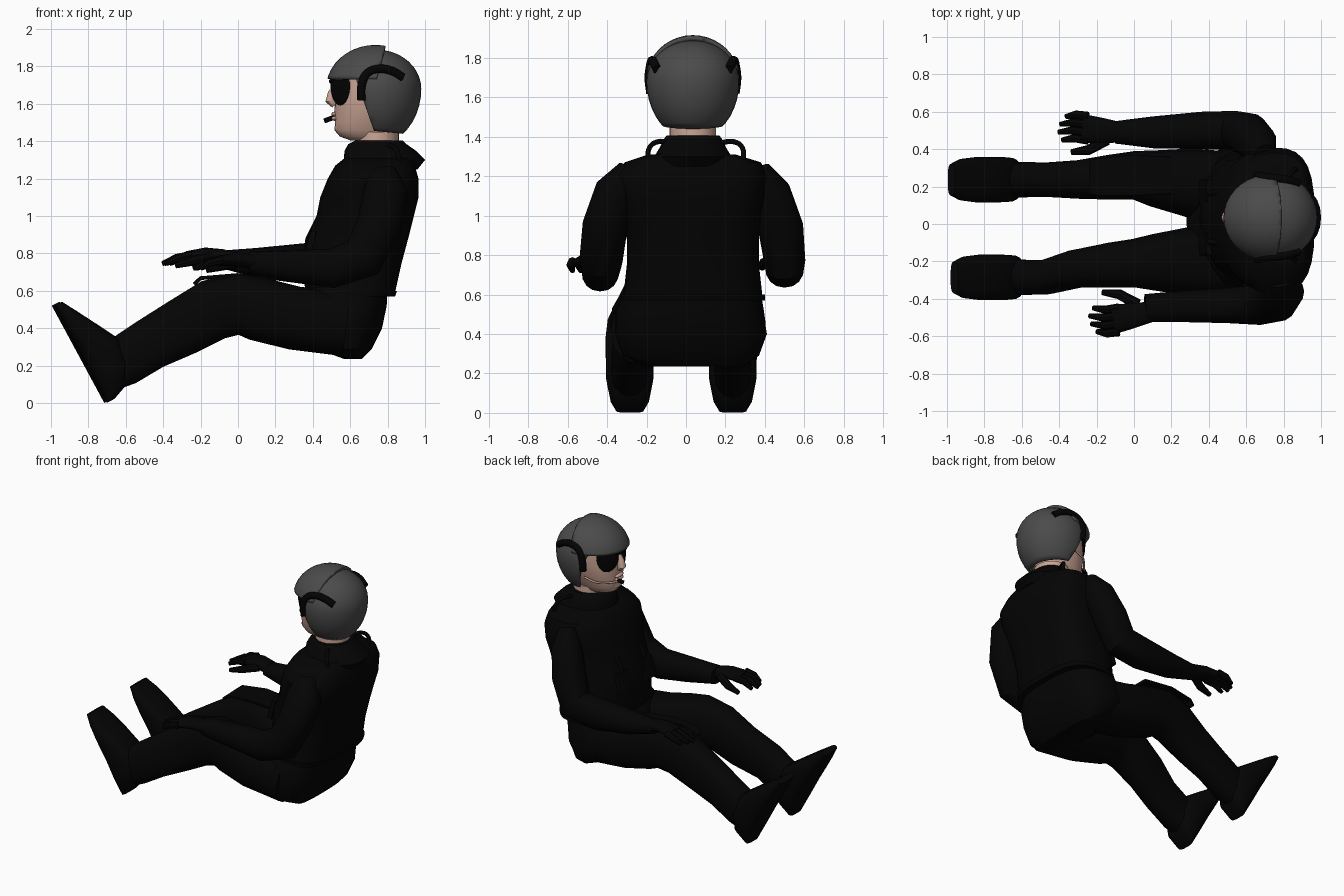
import bpy
import bmesh
from math import cos, sin, pi, radians, sqrt
from mathutils import Vector, Matrix

default_cube = bpy.data.objects.get("Cube")
if default_cube:
    bpy.data.objects.remove(default_cube, do_unlink=True)

MID = .035  # sideways centre of the head


def material(name, red, green, blue, roughness=.8):
    mat = bpy.data.materials.new(name)
    mat.use_nodes = True
    colour = (red, green, blue, 1)
    mat.diffuse_color = colour
    shader = mat.node_tree.nodes["Principled BSDF"]
    shader.inputs["Base Color"].default_value = colour
    shader.inputs["Roughness"].default_value = roughness
    return mat


SUIT = material("suit black", .0012, .0012, .0012)
TRIM = material("trim black", .001, .001, .001)
GREY = material("helmet grey", .07, .07, .07)
SKIN = material("skin", .6, .38, .3)


def finish(name, bm, mat, angle=40):
    bmesh.ops.recalc_face_normals(bm, faces=bm.faces)
    mesh = bpy.data.meshes.new(name)
    bm.to_mesh(mesh)
    bm.free()
    mesh.materials.append(mat)
    for poly in mesh.polygons:
        poly.use_smooth = True
    mesh.set_sharp_from_angle(angle=radians(angle))
    obj = bpy.data.objects.new(name, mesh)
    bpy.context.collection.objects.link(obj)
    return obj


def skin_rings(name, rings, mat, power, sides=20, front=None):
    """Bridge rings given as (centre, first half axis, second half axis)."""
    bm = bmesh.new()
    loops = []
    for centre, u, v in rings:
        loop = []
        for k in range(sides):
            c, s = cos(2 * pi * k / sides), sin(2 * pi * k / sides)
            p = front if front and c < 0 else power
            c = abs(c) ** (2 / p) * (1 if c > 0 else -1)
            s = abs(s) ** (2 / p) * (1 if s > 0 else -1)
            loop.append(bm.verts.new(centre + u * c + v * s))
        loops.append(loop)
    for low, high in zip(loops, loops[1:]):
        for k in range(sides):
            n = (k + 1) % sides
            bm.faces.new((low[k], low[n], high[n], high[k]))
    bm.faces.new(loops[0])
    bm.faces.new(loops[-1])
    return finish(name, bm, mat)


def stack(name, rows, mat, power=2.5, front=None):
    """Upright form from rows of (z, front x, back x, right y, left y)."""
    rings = [(Vector(((f + b) / 2, (r + l) / 2, z)),
              Vector(((b - f) / 2, 0, 0)), Vector((0, (l - r) / 2, 0)))
             for z, f, b, r, l in rows]
    return skin_rings(name, rings, mat, power, 28, front)


def limb(name, rows, mat, power=2.2, sides=16):
    """Form along a path from rows of (x, y, z, half width, half depth)."""
    points = [Vector(row[:3]) for row in rows]
    rings = []
    for i, row in enumerate(rows):
        ahead = points[min(i + 1, len(rows) - 1)]
        tangent = (ahead - points[max(i - 1, 0)]).normalized()
        side = Vector((0, 1, 0))
        side = (side - tangent * side.dot(tangent)).normalized()
        rings.append((points[i], side * row[3], tangent.cross(side) * row[4]))
    return skin_rings(name, rings, mat, power, sides)


def tube(name, points, radius, mat):
    data = bpy.data.curves.new(name, "CURVE")
    data.dimensions = "3D"
    data.bevel_depth = radius
    data.bevel_resolution = 2
    data.resolution_u = 5
    data.use_fill_caps = True
    spline = data.splines.new("BEZIER")
    spline.bezier_points.add(len(points) - 1)
    for knot, point in zip(spline.bezier_points, points):
        knot.co = point
        knot.handle_left_type = knot.handle_right_type = "AUTO"
    data.materials.append(mat)
    obj = bpy.data.objects.new(name, data)
    bpy.context.collection.objects.link(obj)


def ellipsoid(name, centre, radii, mat, turn=0, lower=1, cuts=(), wall=0):
    """Ellipsoid with a stretched lower half; cuts keep the side they face."""
    bm = bmesh.new()
    bmesh.ops.create_uvsphere(bm, u_segments=36, v_segments=20, radius=1)
    for vert in bm.verts:
        if vert.co.z < 0:
            vert.co.z *= lower
    place = (Matrix.Translation(centre) @ Matrix.Rotation(radians(turn), 4, "Z")
             @ Matrix.Diagonal((*radii, 1)))
    bmesh.ops.transform(bm, matrix=place, verts=bm.verts)
    for point, facing in cuts:
        bmesh.ops.bisect_plane(bm, geom=bm.verts[:] + bm.edges[:] + bm.faces[:],
                               plane_co=point, plane_no=facing, clear_inner=True)
    obj = finish(name, bm, mat)
    if wall:
        solid = obj.modifiers.new("wall", "SOLIDIFY")
        solid.thickness = wall
        solid.offset = -1


# Body: hips, vest, hem and collar
stack("hips", [(.235, .57, .66, -.2, .29), (.29, .42, .715, -.32, .37),
               (.4, .28, .77, -.36, .41), (.52, .29, .795, -.36, .39),
               (.62, .36, .8, -.31, .37)], SUIT, 3, 2.2)
stack("vest", [(.57, .36, .835, -.32, .39), (.75, .35, .875, -.3, .37),
               (.88, .36, .91, -.3, .37), (1, .42, .94, -.32, .38),
               (1.1, .44, .965, -.35, .4), (1.2, .48, .965, -.37, .41),
               (1.27, .52, .945, -.31, .38), (1.31, .57, .93, -.19, .25)],
      SUIT, 3.1, 2.1)
stack("vest_hem", [(.57, .35, .84, -.33, .4), (.6, .35, .85, -.33, .4)], TRIM, 3.1, 2.1)
stack("collar", [(1.25, .55, .96, -.18, .24), (1.3, .565, 1, -.16, .23),
                 (1.35, .57, .95, -.13, .2), (1.385, .59, .9, -.115, .185),
                 (1.405, .63, .88, -.1, .17)], SUIT, 2.2)

# Harness loops over the shoulders, chest straps and pouches
for label, s in (("right", -1), ("left", 1)):
    centre = MID + .015
    tube(label + "_shoulder_loop",
         [(.8, centre + s * .13, 1.37), (.82, centre + s * .19, 1.375),
          (.85, centre + s * .235, 1.345), (.87, centre + s * .24, 1.26)], .013, TRIM)
    tube(label + "_chest_strap",
         [(.7, MID + s * .2, 1.28), (.57, MID + s * .17, 1.2),
          (.48, MID + s * .14, 1.06), (.4, MID + s * .13, .9),
          (.385, MID + s * .13, .65)], .016, TRIM)
    limb(label + "_vest_pouch",
         [(.405, MID + s * .13, .92, .07, .02), (.37, MID + s * .13, .78, .075, .025)],
         SUIT, 5)

# Legs and boots, feet leaning up and forward, knees swung slightly left
for label, s, foot_y, shift in (("right", -1, .285, .015), ("left", 1, .237, 0)):
    limb(label + "_leg",
         [(.58, s * .2, .42, .18, .17), (.3, s * .21 + .01, .455, .185, .17),
          (.1, s * .225 + .02, .505, .15, .17), (0, s * .235 + .025, .53, .13, .165),
          (-.13, s * .235 + .015, .5, .12, .165), (-.3, s * .238, .405, .103, .155),
          (-.47, s * foot_y, .315, .092, .14), (-.62, s * foot_y, .22, .095, .135),
          (-.7, s * foot_y, .165, .09, .11)], SUIT, 2.5)
    heel = Vector((-.72 + shift, s * foot_y, .01))
    along, upper = Vector((-.475, 0, .88)), Vector((.88, 0, .475))
    boot = []
    for t, height, width in ((-.01, .045, .07), (.03, .15, .1), (.13, .21, .12),
                             (.26, .22, .122), (.39, .15, .122),
                             (.5, .09, .112), (.58, .045, .085)):
        boot.append((heel + along * t + upper * height / 2,
                     Vector((0, width, 0)), upper * height / 2))
    skin_rings(label + "_boot", boot, SUIT, 3)

# Flat board strapped on the left thigh
limb("knee_board", [(.2, .26, .665, .1, .01), (-.02, .26, .683, .11, .01),
                    (-.2, .25, .668, .1, .01), (-.235, .25, .635, .09, .01)], TRIM, 6)

# Sleeves
limb("right_sleeve",
     [(.77, -.29, 1.23, .06, .08), (.79, -.36, 1.13, .1, .12),
      (.755, -.41, .95, .115, .12), (.67, -.43, .78, .11, .12),
      (.5, -.435, .72, .095, .105), (.28, -.44, .735, .085, .085),
      (.06, -.45, .75, .075, .06)], SUIT)
limb("left_sleeve",
     [(.7, .37, 1.23, .06, .06), (.665, .43, 1.12, .1, .1),
      (.61, .48, .94, .115, .11), (.54, .5, .77, .105, .12),
      (.36, .5, .745, .1, .11), (.1, .49, .75, .085, .08),
      (-.1, .49, .77, .06, .045)], SUIT)


# Gloves: palm, four fingers fanning outward and a thumb pointing inward
def glove(label, x, y, z, s, fan):
    limb(label + "_palm", [(x + .05, y, z, .055, .042),
                           (x - .05, y + s * fan / 2, z + .015, .068, .037),
                           (x - .15, y + s * fan, z + .005, .078, .027)], SUIT)
    for k in range(4):
        fy = y + s * (.065 + fan - k * .042)
        reach = (.11, .14, .15, .13)[k]
        limb(f"{label}_finger_{k + 1}",
             [(x - .12, fy, z + .01, .025, .025),
              (x - .13 - reach / 2, fy + s * .01, z - .005, .022, .022),
              (x - .13 - reach, fy, z - .035, .013, .013)], SUIT, 2, 8)
    limb(label + "_thumb", [(x - .02, y - s * .04, z, .03, .028),
                            (x - .12, y - s * .095, z - .02, .027, .026),
                            (x - .21, y - s * .105, z - .045, .015, .015)], SUIT, 2, 8)


glove("right_hand", .04, -.47, .755, -1, .04)
glove("left_hand", -.125, .49, .78, 1, .02)

# Neck, face and features
stack("neck", [(z, .63, .86, MID - .118, MID + .118) for z in (1.3, 1.45)], SKIN, 2)
stack("head", [(z, f, b, MID - w, MID + w) for z, f, b, w in (
    (1.405, .6, .78, .07), (1.425, .545, .82, .095), (1.46, .515, .85, .115),
    (1.5, .52, .86, .13), (1.55, .515, .89, .15), (1.63, .52, .92, .165),
    (1.7, .53, .92, .17), (1.78, .54, .9, .165))], SKIN, 2.2)
limb("nose", [(.525, MID, 1.7, .018, .015), (.505, MID, 1.655, .022, .025),
              (.495, MID, 1.615, .032, .028), (.515, MID, 1.59, .02, .015)], SKIN, 2, 12)
for lip, z in (("upper_lip", 1.545), ("lower_lip", 1.522)):
    ellipsoid(lip, (.517, MID, z), (.017, .045, .013), SKIN)

# Helmet: back shell and raised front cover
C = Vector((.74, MID, 1.68))
ellipsoid("helmet_shell", C, (.24, .235, .21), GREY, lower=1.42, wall=.02,
          cuts=[((.635, 0, 1.72), (.26, 0, .09)), ((.83, 0, 1.445), (.1, 0, 1))])
ellipsoid("helmet_cover", C - Vector((.005, 0, 0)), (.265, .24, .235), GREY, wall=.025,
          cuts=[((0, 0, 1.735), (0, 0, 1)), ((.79, 0, 1.91), (-.11, 0, .03))])

# Dark glasses and side bands on the helmet
tube("glasses_bridge", [(.51, MID - .06, 1.72), (.497, MID, 1.72),
                        (.51, MID + .06, 1.72)], .012, TRIM)
for label, s in (("right", -1), ("left", 1)):
    ellipsoid(label + "_lens", (.547, MID + s * .092, 1.7), (.014, .076, .06),
              TRIM, turn=-s * 42, lower=1.8)
    band = []
    for x, z in ((.66, 1.62), (.662, 1.7), (.69, 1.76), (.75, 1.785),
                 (.82, 1.775), (.88, 1.74)):
        depth = 1 - ((x - C.x) / .24) ** 2 - ((z - C.z) / .225) ** 2
        band.append((x, MID + s * (.238 * sqrt(max(depth, .1)) - .002), z))
    tube(label + "_helmet_band", band, .024, TRIM)

# Microphone on a thin boom from the left side
tube("microphone_boom", [(.68, MID + .17, 1.55), (.6, MID + .15, 1.525),
                         (.53, MID + .08, 1.515), (.495, MID + .04, 1.52)], .007, SKIN)
limb("microphone", [(.505, MID + .04, 1.525, .014, .014),
                    (.465, MID + .02, 1.51, .014, .014)], TRIM, 2, 10)
